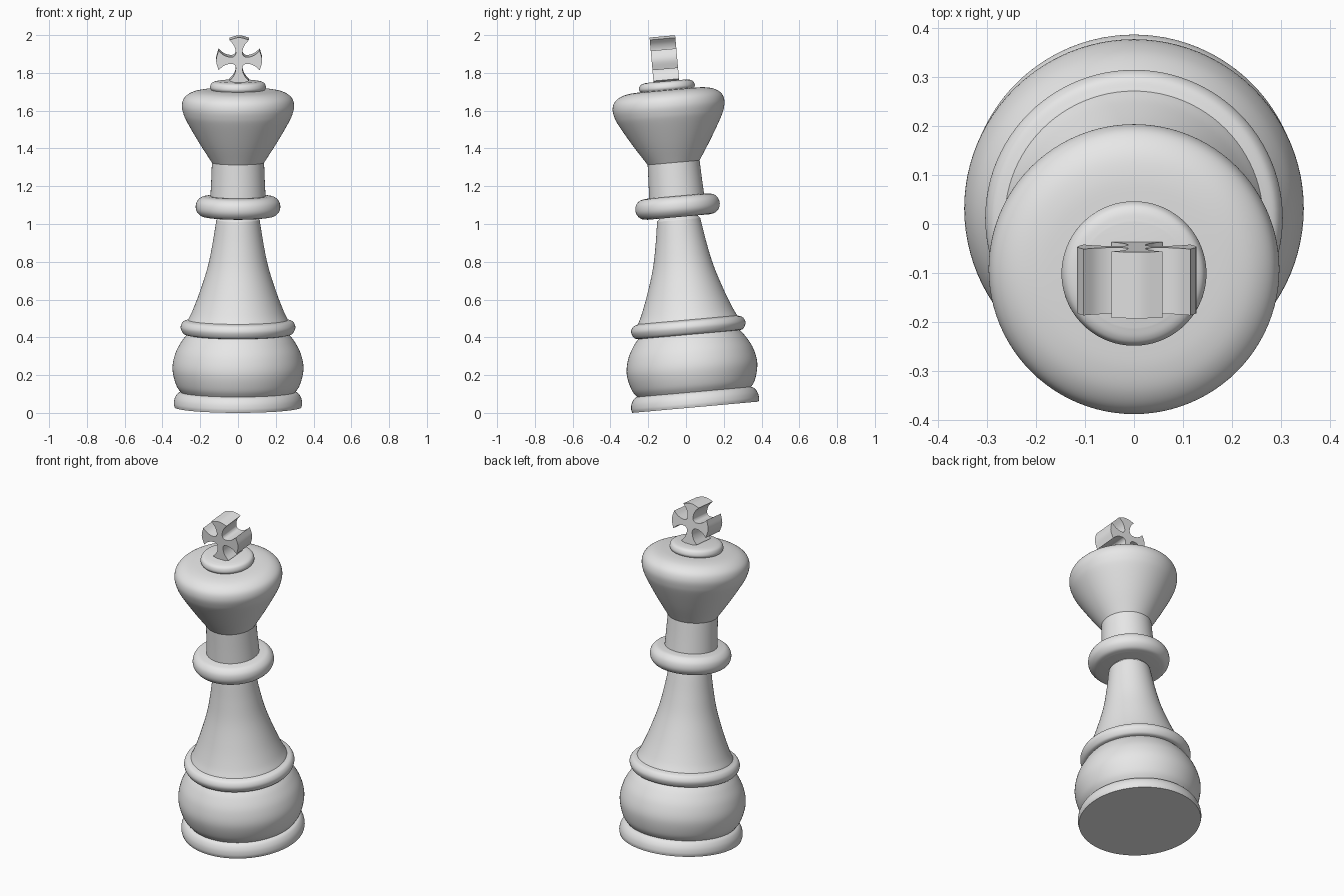
import bpy, bmesh, math
from mathutils import Matrix, Vector

if "Cube" in bpy.data.objects:
    bpy.data.objects.remove(bpy.data.objects["Cube"], do_unlink=True)

SEGMENTS = 96
# The whole piece leans forward
LEAN = Matrix.Translation((0, 0.05, 0.03)) @ Matrix.Rotation(math.radians(5.1), 4, 'X')

grey = bpy.data.materials.new("plain_grey")
grey.use_nodes = True
grey.diffuse_color = (0.8, 0.8, 0.8, 1)
grey.node_tree.nodes["Principled BSDF"].inputs["Base Color"].default_value = (0.8, 0.8, 0.8, 1)


def smooth_path(points, steps=6):
    """Catmull-Rom curve through a few points."""
    p = [Vector(q) for q in points]
    p = [2 * p[0] - p[1]] + p + [2 * p[-1] - p[-2]]
    out = []
    for a, b, c, d in zip(p, p[1:], p[2:], p[3:]):
        for i in range(steps):
            t = i / steps
            out.append(0.5 * (2 * b + (c - a) * t + (2 * a - 5 * b + 4 * c - d) * t * t
                              + (3 * b - a - 3 * c + d) * t ** 3))
    return out + [p[-2]]


def finish(name, bm):
    bmesh.ops.recalc_face_normals(bm, faces=bm.faces)
    mesh = bpy.data.meshes.new(name)
    bm.to_mesh(mesh)
    bm.free()
    mesh.materials.append(grey)
    obj = bpy.data.objects.new(name, mesh)
    bpy.context.collection.objects.link(obj)
    obj.matrix_world = LEAN
    bpy.ops.object.select_all(action='DESELECT')
    obj.select_set(True)
    bpy.context.view_layer.objects.active = obj
    bpy.ops.object.shade_smooth_by_angle(angle=math.radians(32))
    return obj


def turned(name, points):
    """Lathe a (radius, height) profile and close both ends."""
    bm = bmesh.new()
    rings = []
    for r, z in smooth_path(points):
        rings.append([bm.verts.new((r * math.cos(a), r * math.sin(a), z))
                      for a in (math.tau * i / SEGMENTS for i in range(SEGMENTS))])
    for low, high in zip(rings, rings[1:]):
        for i in range(SEGMENTS):
            j = (i + 1) % SEGMENTS
            bm.faces.new((low[i], low[j], high[j], high[i]))
    bm.faces.new(rings[0])
    bm.faces.new(rings[-1])
    return finish(name, bm)


# Foot and rounded body
turned("base", [(0.336, 0), (0.34, 0.02), (0.335, 0.048), (0.32, 0.072), (0.298, 0.084)])
turned("body", [(0.295, 0.07), (0.328, 0.12), (0.347, 0.205), (0.332, 0.285),
                (0.298, 0.35), (0.262, 0.395)])
turned("lower_ring", [(0.265, 0.385), (0.29, 0.393), (0.304, 0.424), (0.292, 0.452), (0.264, 0.464)])

# Flaring stem
turned("stem", [(0.265, 0.462), (0.242, 0.51), (0.205, 0.606), (0.162, 0.74), (0.136, 0.862),
                (0.117, 0.98), (0.113, 0.998), (0.104, 1.008), (0.1, 1.03)])

# Collar and neck
turned("collar", [(0.165, 1.011), (0.197, 1.018), (0.218, 1.04), (0.224, 1.066),
                  (0.217, 1.094), (0.195, 1.115), (0.162, 1.122)])
turned("neck", [(0.147, 1.1), (0.142, 1.2), (0.138, 1.302)])

# Wide head with a button on top
turned("head", [(0.138, 1.3), (0.207, 1.408), (0.269, 1.515), (0.29, 1.563), (0.297, 1.605),
                (0.285, 1.643), (0.25, 1.67), (0.2, 1.683), (0.13, 1.687)])
turned("top_button", [(0.138, 1.68), (0.148, 1.698), (0.143, 1.718), (0.13, 1.728), (0.108, 1.733)])

# Flared cross: one arm outline turned four times, then extruded
flare = [(0.024, 0.024), (0.018, 0.036), (0.02, 0.06), (0.031, 0.085), (0.052, 0.109)]
side = smooth_path(flare, 4)
tip = smooth_path([flare[-1], (0, 0.122), (-flare[-1][0], flare[-1][1])], 4)
arm = side + tip[1:-1] + [Vector((-p.x, p.y)) for p in reversed(side)][:-1]
bm = bmesh.new()
outline = []
for k in range(4):
    turn = Matrix.Rotation(k * math.pi / 2, 2)
    for p in arm:
        q = turn @ p
        outline.append(bm.verts.new((q.x + 0.006, -0.068, q.y + 1.849)))
face = bm.faces.new(outline)
new = bmesh.ops.extrude_face_region(bm, geom=[face])["geom"]
bmesh.ops.translate(bm, vec=(0, 0.136, 0),
                    verts=[v for v in new if isinstance(v, bmesh.types.BMVert)])
finish("cross", bm)
